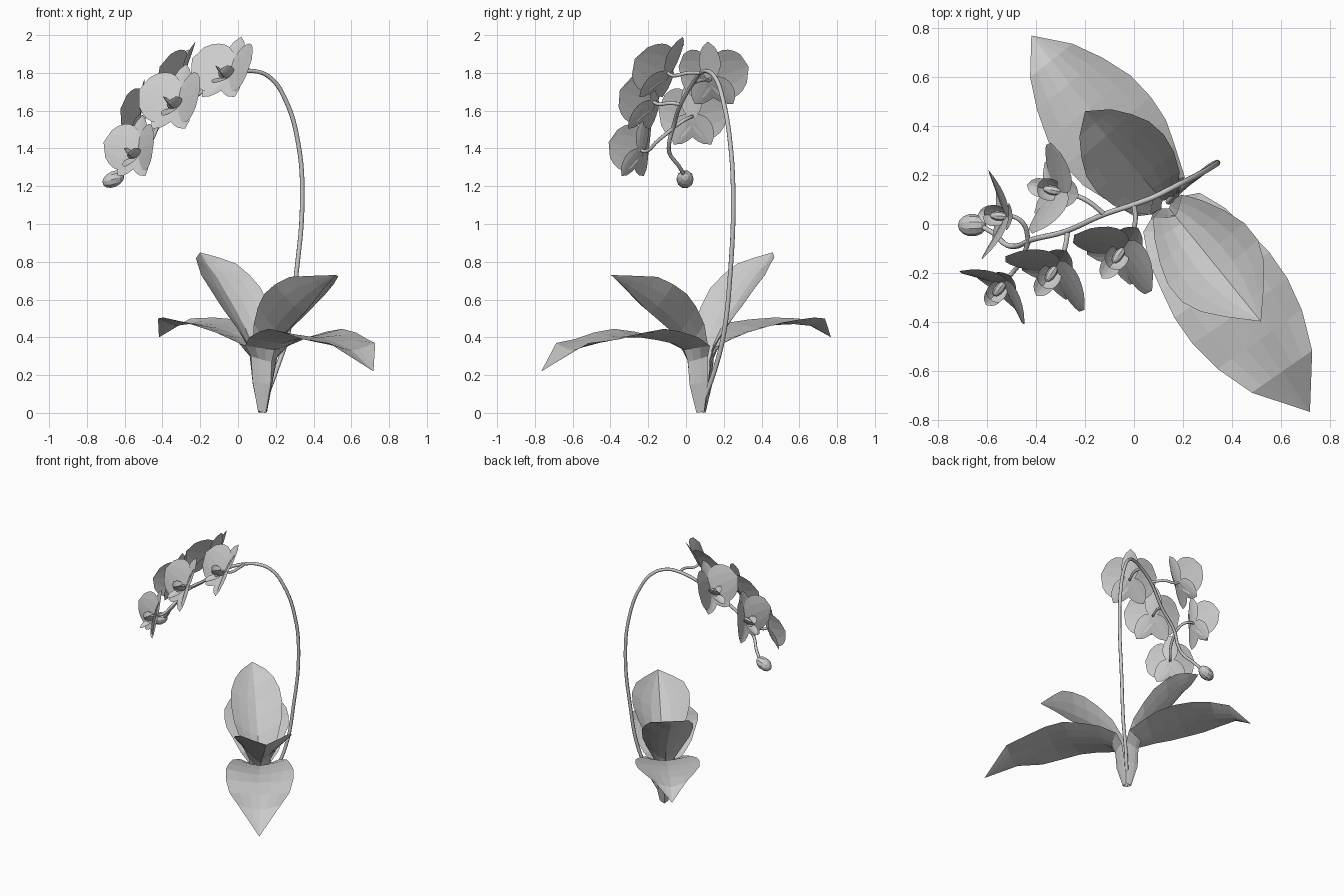
import bpy, bmesh, math
from mathutils import Vector as V

grey = bpy.data.materials.new("plain_grey")
grey.diffuse_color = (0.6, 0.6, 0.6, 1)


def finish(name, bm):
    bmesh.ops.remove_doubles(bm, verts=bm.verts, dist=0.0005)
    me = bpy.data.meshes.new(name)
    bm.to_mesh(me)
    bm.free()
    me.materials.append(grey)
    ob = bpy.data.objects.new(name, me)
    bpy.context.collection.objects.link(ob)
    return ob


def grid(bm, rows):
    """Skin a list of equally long point rows with quads."""
    vs = [[bm.verts.new(p) for p in row] for row in rows]
    for a, b in zip(vs, vs[1:]):
        for i in range(len(a) - 1):
            bm.faces.new((a[i], a[i + 1], b[i + 1], b[i]))


def tube(name, pts, radius, tip=1.0):
    """Smooth round stalk through a few points."""
    cu = bpy.data.curves.new(name, 'CURVE')
    cu.dimensions = '3D'
    cu.bevel_depth = radius
    cu.bevel_resolution = 2
    cu.resolution_u = 6
    cu.use_fill_caps = True
    sp = cu.splines.new('BEZIER')
    sp.bezier_points.add(len(pts) - 1)
    for i, (bp, p) in enumerate(zip(sp.bezier_points, pts)):
        bp.co = p
        bp.radius = 1 + (tip - 1) * i / (len(pts) - 1)
        bp.handle_left_type = bp.handle_right_type = 'AUTO'
    cu.materials.append(grey)
    ob = bpy.data.objects.new(name, cu)
    bpy.context.collection.objects.link(ob)
    bpy.ops.object.select_all(action='DESELECT')
    ob.select_set(True)
    bpy.context.view_layer.objects.active = ob
    bpy.ops.object.convert(target='MESH')


# Leaves: rows of (distance out, midrib z, half width, edge shift out, edge lift)
ROOT = V((0.13, 0.08, 0))


def leaf(name, tip, rows):
    out = (V((tip[0], tip[1], 0)) - ROOT).normalized()
    side = out.cross(V((0, 0, 1)))
    bm = bmesh.new()
    pts = []
    for s, z, hw, ds, dz in rows:
        row = []
        for k in range(-3, 4):
            t = k / 3
            f = abs(t) ** 1.3
            row.append(ROOT + out * (s + ds * f) + side * (hw * -t) + V((0, 0, z + dz * f)))
        pts.append(row)
    grid(bm, pts)
    finish(name, bm)


leaf("long_back_leaf", (-0.42, 0.77), [
    (0.03, 0.0, 0.03, -0.03, 0.01), (0.075, 0.15, 0.065, -0.075, 0.02), (0.08, 0.28, 0.08, -0.07, 0.03),
    (0.10, 0.35, 0.13, -0.06, 0.02), (0.17, 0.395, 0.18, 0, 0.03), (0.27, 0.425, 0.215, 0, 0.03),
    (0.38, 0.45, 0.225, 0, 0.03), (0.50, 0.465, 0.215, 0, 0.03), (0.63, 0.47, 0.17, 0, 0.035),
    (0.75, 0.46, 0.11, 0, 0.04), (0.88, 0.40, 0, 0, 0)])
leaf("long_front_leaf", (0.72, -0.77), [
    (0.03, 0.0, 0.03, -0.03, 0.01), (0.075, 0.15, 0.065, -0.075, 0.02), (0.085, 0.27, 0.085, -0.07, 0.03),
    (0.11, 0.335, 0.14, -0.07, 0.02), (0.17, 0.365, 0.19, -0.02, 0.035), (0.28, 0.385, 0.215, 0, 0.045),
    (0.40, 0.40, 0.235, 0, 0.045), (0.53, 0.40, 0.235, 0, 0.025), (0.67, 0.375, 0.21, 0, 0.015),
    (0.83, 0.33, 0.15, 0, 0.04), (1.03, 0.22, 0, 0, 0)])
leaf("short_back_leaf", (-0.20, 0.46), [
    (0.02, 0.0, 0.025, -0.02, 0.01), (0.055, 0.15, 0.05, -0.05, 0.02), (0.06, 0.28, 0.075, -0.05, 0.06),
    (0.085, 0.36, 0.13, -0.02, 0.10), (0.14, 0.45, 0.165, 0, 0.11), (0.22, 0.55, 0.18, 0, 0.11),
    (0.30, 0.64, 0.17, 0, 0.09), (0.37, 0.72, 0.135, 0, 0.07), (0.44, 0.78, 0.085, 0, 0.04),
    (0.503, 0.85, 0, 0, 0)])
leaf("short_front_leaf", (0.52, -0.40), [
    (0.02, 0.0, 0.025, -0.02, 0.01), (0.055, 0.15, 0.05, -0.05, 0.02), (0.06, 0.28, 0.075, -0.05, 0.06),
    (0.10, 0.35, 0.125, -0.02, 0.12), (0.17, 0.41, 0.17, 0, 0.15), (0.26, 0.47, 0.20, 0, 0.16),
    (0.35, 0.53, 0.20, 0, 0.15), (0.43, 0.59, 0.165, 0, 0.13), (0.51, 0.655, 0.10, 0, 0.07),
    (0.615, 0.73, 0, 0, 0)])

# Arching flower stem
tube("stem", [(0.14, 0.09, 0.06), (0.20, 0.15, 0.22), (0.265, 0.20, 0.42), (0.31, 0.235, 0.75),
              (0.34, 0.25, 1.12), (0.32, 0.235, 1.42), (0.25, 0.195, 1.66), (0.17, 0.155, 1.775),
              (0.08, 0.11, 1.81), (0.0, 0.08, 1.80), (-0.12, 0.04, 1.75), (-0.28, -0.03, 1.63),
              (-0.42, -0.065, 1.52), (-0.48, -0.09, 1.42), (-0.52, -0.085, 1.37),
              (-0.57, -0.04, 1.31), (-0.62, -0.01, 1.26)], 0.0125, 0.85)

# Closed bud at the end of the stem
bm = bmesh.new()
bmesh.ops.create_uvsphere(bm, u_segments=10, v_segments=7, radius=1)
for v in bm.verts:
    x, y, z = v.co
    v.co = V((-0.66 + 0.058 * z, 0.046 * y - 0.005, 1.237 + 0.046 * x + 0.015 * z))
finish("bud", bm)


# Flowers
def petal(bm, base, d, face, length, hw, bend=0.0, cup=0.0, power=0.6, n=7):
    """One petal growing along d, its front turned to face."""
    d = d.normalized()
    side = face.cross(d).normalized()
    up = d.cross(side)
    rows = []
    for i in range(n + 1):
        t = i / n
        w = hw * max(0.0, math.sin(math.pi * (0.04 + 0.96 * t) ** 0.85)) ** power
        rows.append([base + d * (length * t) + side * (w * -k / 2)
                     - up * (bend * t * t) + up * (cup * (k / 2) ** 2 * math.sin(math.pi * t))
                     for k in range(-2, 3)])
    grid(bm, rows)


def flower(name, centre, heading, tilt, size, stalk):
    """Flower facing heading, leaning back by tilt degrees."""
    c = V(centre)
    h = V((heading[0], heading[1], 0)).normalized()
    a = math.radians(tilt)
    n = h * math.cos(a) + V((0, 0, math.sin(a)))
    u = V((0, 0, math.cos(a))) - h * math.sin(a)
    r = h.cross(V((0, 0, 1)))

    def spread(deg, forward):
        """Direction at an angle from the top, swept forward."""
        b, f = math.radians(deg), math.radians(forward)
        return (u * math.cos(b) + r * math.sin(b)) * math.cos(f) + n * math.sin(f)

    bm = bmesh.new()
    # three sepals behind
    petal(bm, c, spread(0, 0), n, 0.215 * size, 0.06 * size, 0.0, 0.01)
    lip = c + n * 0.03 - u * 0.045
    for s in (-1, 1):
        petal(bm, c, spread(s * 147, 12), n, 0.20 * size, 0.068 * size, 0.0, 0.01)
        # two broad petals swept forward
        petal(bm, c + n * 0.006, spread(s * 81, 26), n - r * s * 0.5,
              0.22 * size, 0.143 * size, 0.0, -0.012, 0.5)
        # side lobes of the lip
        petal(bm, lip, n * 0.6 + r * s * 0.6 + u * 0.2, u - r * s * 0.9,
              0.08 * size, 0.045 * size, -0.03, 0.012)
    # middle lobe of the lip
    petal(bm, lip, n * 0.6 - u * 0.75, n + u, 0.11 * size, 0.04 * size, -0.02, 0.012)
    finish(name, bm)

    # column in the middle
    bm = bmesh.new()
    bmesh.ops.create_uvsphere(bm, u_segments=8, v_segments=5, radius=1)
    for v in bm.verts:
        x, y, z = v.co
        v.co = c - u * 0.02 + n * (0.035 + 0.035 * z) + r * (0.02 * x) + u * (0.018 * y - 0.015 * z)
    finish(name + "_column", bm)
    tube(name + "_stalk", [V(p) for p in stalk] + [c - n * 0.03, c + n * 0.005], 0.010, 0.9)


flower("flower_1", (-0.04, -0.095, 1.80), (-0.58, -0.81), 27, 1.0,
       [(0.0, 0.08, 1.80), (0.005, 0.01, 1.80)])
flower("flower_2", (-0.315, -0.17, 1.645), (-0.56, -0.83), 20, 1.0,
       [(-0.27, -0.025, 1.635), (-0.28, -0.09, 1.64)])
flower("flower_3", (-0.525, -0.235, 1.39), (-0.63, -0.77), 10, 0.88,
       [(-0.43, -0.07, 1.505), (-0.46, -0.15, 1.44)])
flower("flower_4", (-0.295, 0.13, 1.77), (-0.98, 0.20), 20, 0.97,
       [(-0.12, 0.04, 1.75), (-0.20, 0.10, 1.765)])
flower("flower_5", (-0.515, 0.03, 1.57), (-0.99, 0.08), 6, 0.94,
       [(-0.43, -0.07, 1.51), (-0.45, 0.0, 1.555)])
